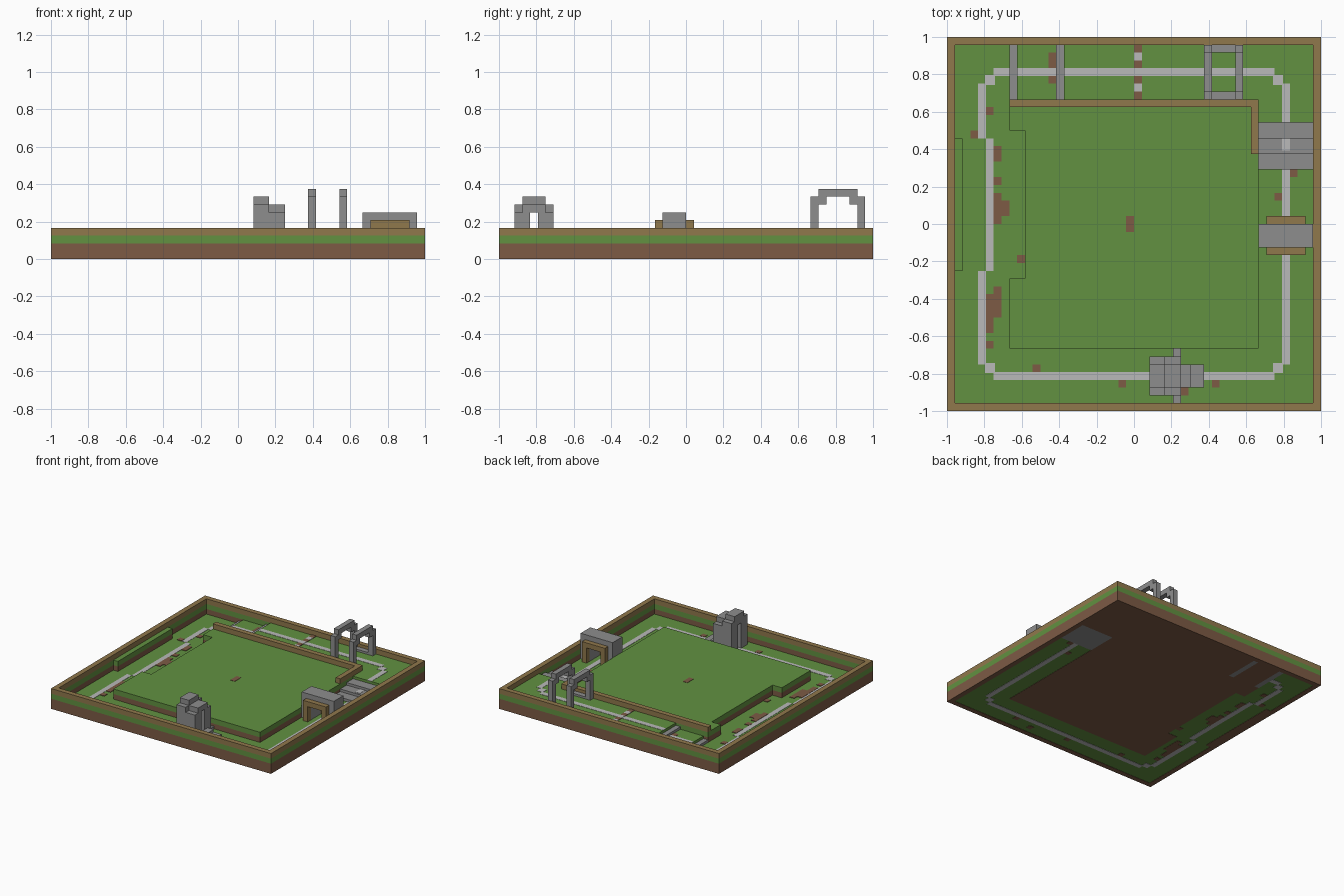
import bpy
import bmesh
from mathutils import Matrix, Vector

cube = bpy.data.objects.get("Cube")
if cube:
    bpy.data.objects.remove(cube, do_unlink=True)

UNIT = 1 / 24  # one building block
LIFT = 0.05    # how far painted plates stand proud, in blocks


def material(name, *rgb):
    """Flat material from display colour values."""
    linear = [((c / 255 + 0.055) / 1.055) ** 2.4 for c in rgb] + [1]
    mat = bpy.data.materials.new(name)
    mat.use_nodes = True
    mat.diffuse_color = linear
    shader = mat.node_tree.nodes["Principled BSDF"]
    shader.inputs["Base Color"].default_value = linear
    shader.inputs["Roughness"].default_value = 0.9
    return mat


grass = material("grass green", 98, 145, 65)
earth = material("earth brown", 125, 91, 69)
timber = material("timber tan", 144, 120, 76)
stone = material("stone grey", 141, 141, 141)
gravel = material("pale gravel", 186, 186, 186)


def build(name, mat, boxes):
    """One object from boxes given as x, x, y, y, z, z in blocks."""
    bm = bmesh.new()
    for box in boxes:
        low, high = Vector(box[0::2]) * UNIT, Vector(box[1::2]) * UNIT
        size = Matrix.Diagonal((*(high - low), 1))
        bmesh.ops.create_cube(bm, size=1, matrix=Matrix.Translation((low + high) / 2) @ size)
    mesh = bpy.data.meshes.new(name)
    bm.to_mesh(mesh)
    bm.free()
    mesh.materials.append(mat)
    obj = bpy.data.objects.new(name, mesh)
    bpy.context.collection.objects.link(obj)
    return obj


def at_height(rects, low, high):
    return [(*rect, low, high) for rect in rects]


def layered(name, rects, top):
    """Earth with a one-block layer of grass on it."""
    build(name + "_earth", earth, at_height(rects, 0, top - 1))
    build(name + "_grass", grass, at_height(rects, top - 1, top))


def paint(name, mat, rects, level, lift=LIFT):
    build(name, mat, at_height(rects, level - LIFT, level + lift))


# Outer wall in three bands
rim = [(-24, 24, -24, -23), (-24, 24, 23, 24), (-24, -23, -23, 23), (23, 24, -23, 23)]
layered("outer_wall", rim, 3)
build("outer_wall_cap", timber, at_height(rim, 3, 4))

# Raised infield, side ledge and raised back track
layered("infield", [(-14, 16, -16, 16), (-16, -14, -16, -7), (-16, -14, 12, 16)], 3)
layered("side_ledge", [(-23, -22, -6, 11)], 3)
layered("back_track", [(-9, 23, 16, 23), (16, 23, 13, 16)], 3)
layered("landing", [(-15, -10, 16, 23)], 2)
build("infield_fence", timber, at_height([(-16, 16, 15, 16), (15, 16, 9, 15)], 3, 4))

# Low ground, one block thick
low_ground = [(-23, 23, -23, -16), (16, 23, -16, 7), (-23, -16, -16, 23), (-16, -14, -7, 12)]
build("low_ground", grass, at_height(low_ground, LIFT, 1))

# Stone steps up to the back track
for x, z in ((-16, 1.5), (-10, 2.5)):
    build("left_step", stone, [(x, x + 1, 16, 23, 0, z)])
for i in range(3):
    build("right_step", stone, [(16, 23, 7 + 2 * i, 9 + 2 * i, 0, 1.5 + i / 2)])

# Gravel line around the low ground, showing through underneath
low_path = [(-18, 18, -20, -19), (19, 20, -18, 7), (-20, -19, -18, -6),
            (-19, -18, -6, 11), (-20, -19, 11, 18), (-18, -16, 19, 20)]
corner = 0.15
for x, y in ((-19, -19), (18, -19), (-19, 18)):
    low_path.append((x - corner, x + 1 + corner, y - corner, y + 1 + corner))
build("low_path", gravel, at_height(low_path, 0, 1 + LIFT))

# Gravel line on the raised ground
paint("landing_path", gravel, [(-15, -10, 19, 20)], 2)
bend = (18 - corner, 19 + corner, 18 - corner, 19 + corner)
paint("back_path", gravel, [(-9, 18, 19, 20), (19, 20, 13, 18), bend], 3)
paint("step_path", gravel, [(19, 20, 9.4, 11)], 2)

# Chequered line across the back track
line = [(0, 1, y, y + 1) for y in range(16, 23)]
paint("line_dark", earth, line[0::2], 3, LIFT * 2)
paint("line_light", gravel, line[1::2], 3, LIFT * 2)

# Bare earth patches
patches = [(-19, -18, 14, 15), (-21, -20, 11, 12), (-18, -17, 8, 10), (-18, -17, 5, 6),
           (-18, -17, 0, 4), (-17, -16, 1, 3), (-15, -14, -5, -4), (-19, -17, -12, -9),
           (-18, -17, -9, -8), (-19, -18, -14, -12), (-19, -18, -16, -15),
           (-13, -12, -19, -18), (-2, -1, -21, -20), (10, 11, -21, -20),
           (6, 7, -22, -21), (18, 19, 3, 4), (20, 21, 6, 7)]
build("low_patches", earth, at_height(patches, 0, 1 + LIFT * 2))
paint("landing_patches", earth, [(-11, -10, 20, 22), (-11, -10, 18, 19)], 2)
paint("infield_patch", earth, [(-1, 0, -1, 1)], 3)

# Twin stone arches over the back track
for x in (9, 13):
    parts = [(y, y + 1, 3, 8) for y in (16, 22)]
    parts += [(17, 18, 7, 8), (21, 22, 7, 8), (17, 22, 8, 9)]
    build("back_arch", stone, [(x, x + 1, *part) for part in parts])
build("arch_kerbs", stone, [(10, 13, y, y + 1, 3, 3.4) for y in (16, 22)])


def portal(name, mat, x, width, post, y, z_beam, z_top):
    """Two posts and a beam spanning the side track."""
    build(name, mat, [(x, x + post, *y, 1, z_beam),
                      (x + width - post, x + width, *y, 1, z_beam),
                      (x, x + width, *y, z_beam, z_top)])


# Tunnel over the side track with timber portals
portal("tunnel", stone, 16, 7, 2, (-3, 0), 4, 6)
portal("front_portal", timber, 17, 5, 1, (-4, -3), 4, 5)
portal("back_portal", timber, 17, 5, 1, (0, 1), 4, 5)

# Stepped stone gatehouse over the front track
build("gatehouse", stone, [
    (2, 6, -22, -20, 1, 6), (2, 6, -19, -17, 1, 6),
    (2, 4, -22, -17, 6, 7), (2, 4, -21, -18, 7, 8),
    (4, 6, -21, -18, 6, 7)])
build("gatehouse_sill", stone, [(5, 6, -23, -16, 1, 1.5), (6, 9, -21, -18, 1, 1.5)])
build("gatehouse_step", stone, [(6, 7.3, -21, -18, 1.5, 2)])
